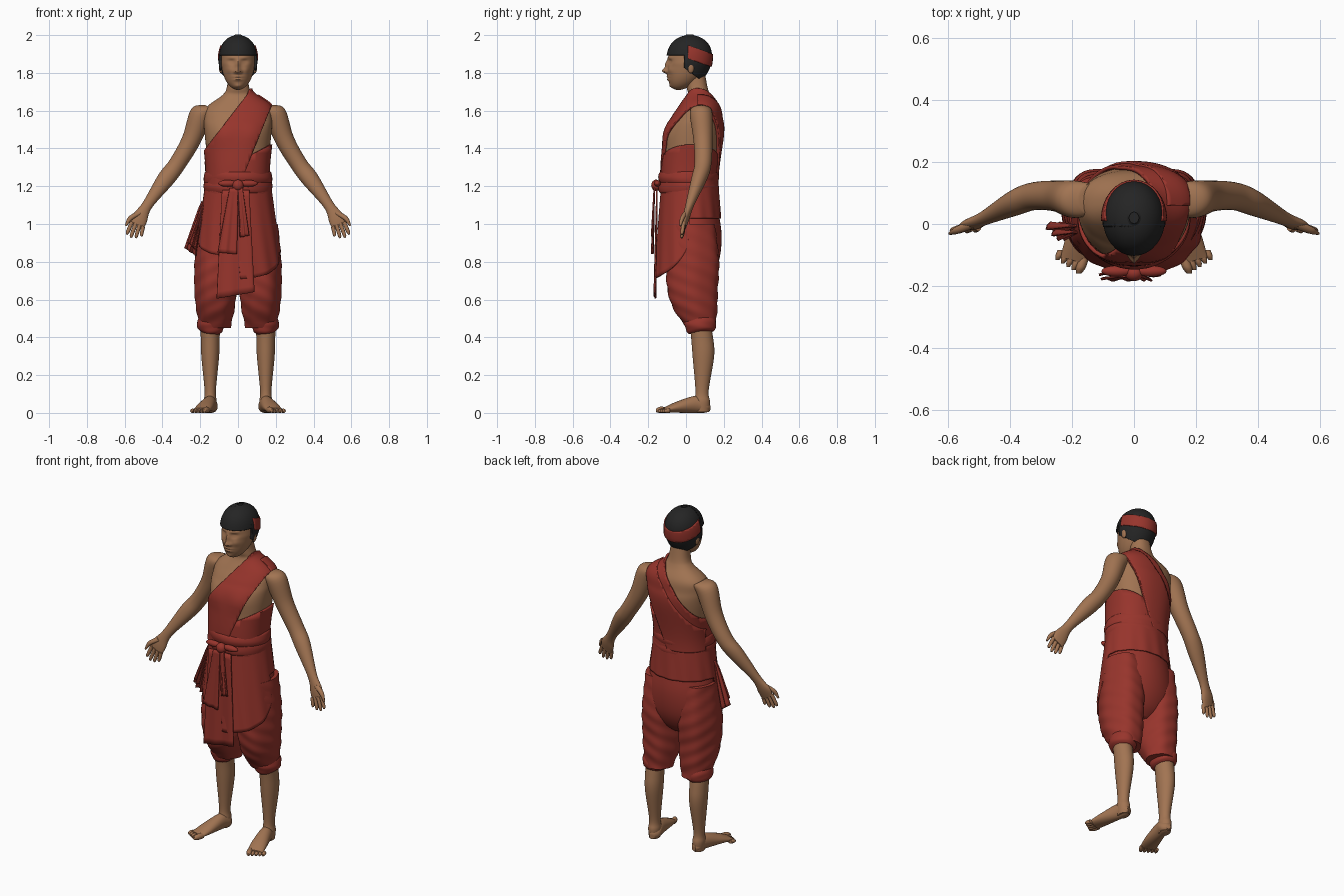
import bpy, bmesh, math
from mathutils import Vector, Matrix

cube = bpy.data.objects.get("Cube")
if cube:
    bpy.data.objects.remove(cube, do_unlink=True)


def material(name, *rgb):
    mat = bpy.data.materials.new(name)
    mat.use_nodes = True
    mat.diffuse_color = (*rgb, 1)
    node = next(n for n in mat.node_tree.nodes if n.type == 'BSDF_PRINCIPLED')
    node.inputs["Base Color"].default_value = (*rgb, 1)
    return mat


SKIN = material("brown skin", .36, .175, .085)
RED = material("red cloth", .31, .035, .025)
HAIR = material("black hair", .018, .018, .018)
X, Y, Z = Vector((1, 0, 0)), Vector((0, 1, 0)), Vector((0, 0, 1))
parts = []


def finish(name, bm, mat, thickness=0):
    mesh = bpy.data.meshes.new(name)
    bm.to_mesh(mesh)
    bm.free()
    mesh.materials.append(mat)
    part = bpy.data.objects.new(name, mesh)
    bpy.context.collection.objects.link(part)
    if thickness:
        solid = part.modifiers.new("thickness", 'SOLIDIFY')
        solid.thickness, solid.offset = thickness, -1
    parts.append(part)


def smooth_path(stations, steps):
    """Catmull-Rom curve through stations of x, y, z and two radii."""
    points = [Vector(s) for s in stations]
    points = [points[0], *points, points[-1]]
    path = []
    for a, b, c, d in zip(points, points[1:], points[2:], points[3:]):
        for i in range(steps):
            t = i / steps
            path.append(b + (c - a) * t / 2 + (a - b * 2.5 + c * 2 - d / 2) * t ** 2
                        + (b * 3 - a - c * 3 + d) * t ** 3 / 2)
    return path + [points[-1]]


def loft(name, stations, mat, u=X, v=Y, segments=32, steps=6, power=2, ripple=None,
         bumps=(), inflate=0, cuts=(), mirror=1):
    bm = bmesh.new()
    rings = []
    for s in smooth_path(stations, steps):
        ring = []
        for k in range(segments):
            angle = math.tau * k / segments
            c, d = [math.copysign(abs(w) ** (2 / power), w) for w in (math.cos(angle), math.sin(angle))]
            r = 1
            if ripple:
                depth, count, pitch = ripple
                r += depth * math.sin(count * angle + pitch * s[2]) * math.sin(pitch * s[2] - angle)
            co = Vector(s[:3]) + (u * c * s[3] + v * d * s[4]) * r
            co.x *= mirror
            ring.append(bm.verts.new(co))
        rings.append(ring)
    for a, b in zip(rings, rings[1:]):
        for k in range(segments):
            bm.faces.new((a[k - 1], a[k], b[k], b[k - 1]))
    bm.faces.new(rings[0])
    bm.faces.new(rings[-1])
    bmesh.ops.recalc_face_normals(bm, faces=bm.faces)
    # soft raised or sunken spots on the front
    for x, z, height, width, tall in bumps:
        for vert in bm.verts:
            if vert.co.y < 0:
                reach = ((vert.co.x - x) / width) ** 2 + ((vert.co.z - z) / tall) ** 2
                vert.co.y -= height * math.exp(-reach)
    bm.normal_update()
    for vert, normal in [(q, q.normal.copy()) for q in bm.verts]:
        vert.co += normal * inflate
    for point, normal in cuts:
        bmesh.ops.bisect_plane(bm, geom=bm.verts[:] + bm.edges[:] + bm.faces[:],
                               plane_co=point, plane_no=normal, clear_outer=True)
    finish(name, bm, mat, .012 if cuts else 0)


def column(x, *rows):
    """Stations of an upright part from rows of z, y, half width, half depth."""
    return [(x, y, z, wide, deep) for z, y, wide, deep in rows]


def trim(axis, start, end):
    """Plane along a line seen flat; all on the left of the line is cut off."""
    (a, low), (b, high) = start, end
    return axis * a + Z * low, axis * (low - high) + Z * (b - a)


def above(z):
    return Z * z, -Z


def grid(name, surface, columns, rows, mat):
    bm = bmesh.new()
    net = [[bm.verts.new(surface(i / columns, j / rows)) for j in range(rows + 1)]
           for i in range(columns + 1)]
    for a, b in zip(net, net[1:]):
        for j in range(rows):
            bm.faces.new((a[j], b[j], b[j + 1], a[j + 1]))
    bmesh.ops.remove_doubles(bm, verts=bm.verts, dist=.0001)
    bmesh.ops.recalc_face_normals(bm, faces=bm.faces)
    finish(name, bm, mat, .008)


def sheet(name, depth, top, bottom, wave=.004):
    """Hanging cloth between two edges, each given as left and right x, z."""
    a, b, c, d = [Vector((x, depth, z)) for x, z in (*top, *bottom)]

    def surface(s, t):
        fold = wave * math.sin(math.tau * 2 * s) - .01
        return a.lerp(b, s).lerp(c.lerp(d, s), t) + Y * fold * t
    grid(name, surface, 16, 16, RED)


def ball(name, place, size, mat):
    bm = bmesh.new()
    matrix = Matrix.Translation(place) @ Matrix.Diagonal((*size, 1))
    bmesh.ops.create_uvsphere(bm, u_segments=20, v_segments=12, radius=1, matrix=matrix)
    finish(name, bm, mat)


# torso and neck
torso = column(0, (1, .03, .18, .13), (1.25, .015, .157, .138), (1.48, .04, .177, .142),
               (1.56, .055, .18, .12), (1.62, .07, .165, .095), (1.68, .07, .085, .06),
               (1.72, .06, .06, .055), (1.8, .05, .05, .05))
body = dict(segments=72, power=2.3, bumps=[(s * .08, 1.47, .012, .06, .045) for s in (1, -1)])
loft("torso", torso, SKIN, **body)

# shoulder strap and chest wrap, cut from shells around the torso
under_arm = trim(X, (.18, 1.63), (.05, 1.31))
loft("shoulder_strap", torso, RED, inflate=.014, **body,
     cuts=[trim(X, (-.18, 1.39), (.06, 1.7)), under_arm, above(1.2)])
loft("strap_back_fold", torso, RED, inflate=.02, **body,
     cuts=[trim(X, (-.12, 1.4), (.12, 1.7)), under_arm, above(1.2), (Y * .06, -Y)])
loft("chest_wrap", torso, RED, inflate=.011, **body,
     cuts=[trim(X, (-.17, 1.25), (.18, 1.42)), above(1.12)])

# head, an egg that narrows and slides forward to the chin
head = []
for i in range(25):
    h = (1 - math.cos(math.pi * i / 24)) / 2
    size = max(.02, 1 - abs(2 * h - 1) ** 3) ** .5 * (.75 + .25 * min(1, 2 * h))
    head.append((0, .02 - .06 * (1 - h) ** 3, 1.71 + .278 * h, .09 * size, .11 * size))
# nose, bridge, lips, chin, then paired sockets, lids, brows, cheeks and nostrils
face = [(0, 1.81, .026, .014, .014), (0, 1.84, .014, .01, .03), (0, 1.78, .007, .026, .005),
        (0, 1.764, .008, .022, .006), (0, 1.73, .006, .02, .01)]
for s in (1, -1):
    face += [(s * .034, 1.858, -.012, .017, .012), (s * .034, 1.857, .006, .012, .005),
             (s * .034, 1.88, .006, .024, .008), (s * .045, 1.815, .007, .018, .018),
             (s * .016, 1.806, .01, .008, .008)]
    ball("ear", (s * .09, .025, 1.83), (.011, .018, .032), SKIN)
loft("head", head, SKIN, segments=80, steps=3, bumps=face)

# hair and headband, cut from shells around the head
loft("hair_top", head, HAIR, steps=2, inflate=.012, cuts=[above(1.893)])
loft("hair_back", head, HAIR, steps=2, inflate=.012,
     cuts=[trim(Y, (.1, 1.745), (0, 1.82)), (Y * -.01, -Y)])
loft("headband", head, RED, steps=2, inflate=.017,
     cuts=[trim(Y, (0, 1.95), (.14, 1.9)), trim(Y, (.14, 1.83), (0, 1.88)), (Y * .01, -Y)])

arm = [(.14, .08, 1.61, .04, .05), (.195, .08, 1.58, .06, .06), (.25, .09, 1.44, .05, .05),
       (.32, .09, 1.32, .045, .045), (.38, .07, 1.24, .046, .042), (.48, .02, 1.1, .028, .023),
       (.52, 0, 1.03, .042, .018), (.535, -.01, .985, .037, .01)]
shin = column(.147, (.5, .07, .055, .055), (.4, .085, .05, .058), (.3, .092, .047, .057),
              (.12, .085, .03, .035), (.06, .085, .034, .042), (.006, .085, .028, .038))
foot = [(.138, .125, .028, .016, .018), (.14, .1, .034, .034, .033), (.15, .05, .045, .036, .045),
        (.175, -.05, .03, .045, .029), (.195, -.118, .015, .044, .012)]
trouser_leg = column(.12, (1, .035, .09, .12), (.8, .035, .108, .142), (.65, .035, .109, .135),
                     (.55, .05, .1, .118), (.48, .07, .085, .09), (.45, .08, .08, .08))
cuff = column(.146, (.5, .07, .06, .08), (.47, .075, .07, .082), (.44, .08, .066, .077),
              (.425, .08, .05, .066))

for mirror, side in ((1, "left_"), (-1, "right_")):
    across = Vector((.87, 0, .5))
    loft(side + "arm", arm, SKIN, u=across, mirror=mirror)
    # fingers, from little finger to forefinger, then thumb
    for i, length in enumerate((.058, .076, .082, .072)):
        base = Vector((.531, -.012, 1)) + Vector((.93, 0, .37)) * (i - 1.5) * .021
        way = Vector((.2 + .07 * i, -.14, -.93)) * length
        finger = [(*(base + way * t), r, r) for t, r in ((0, .011), (.8, .0095), (1, .004))]
        loft(side + "finger", finger, SKIN, u=across, segments=12, mirror=mirror)
    thumb = [(.52, 0, 1.06, .016, .015), (.57, -.02, 1.03, .013, .012), (.594, -.03, .99, .005, .005)]
    loft(side + "thumb", thumb, SKIN, u=across, segments=12, mirror=mirror)
    loft(side + "shin", shin, SKIN, mirror=mirror)
    loft(side + "foot", foot, SKIN, u=Vector((.96, .28, 0)), v=Z, mirror=mirror)
    # toes, from big toe outward
    for i in range(5):
        r = .011 if i else .016
        x, y, reach = .162 + .0185 * i, .007 * i - .112, .048 - .004 * i
        toe = [(x, y, r, r, r), (x + reach / 5, y - reach * .6, r, r, r),
               (x + reach / 3, y - reach, r * .8, r / 2, r / 2)]
        loft(side + "toe", toe, SKIN, v=Z, segments=12, mirror=mirror)
    loft(side + "trouser_leg", trouser_leg, RED, segments=48, steps=10, ripple=(.035, 5, 38), mirror=mirror)
    loft(side + "cuff", cuff, RED, u=Vector((1, 0, .12)), v=Vector((0, 1, .1)),
         ripple=(.03, 4, 60), mirror=mirror)

# trouser seat
seat = column(0, (1.25, .02, .162, .138), (1.1, .02, .175, .147), (.95, .033, .2, .155),
              (.82, .035, .208, .143), (.73, .03, .16, .11), (.68, .03, .07, .06))
loft("trouser_seat", seat, RED, segments=48)


def overskirt(s, t):
    """Hip wrap whose hem drops in front, lower on the left."""
    angle = math.tau * (s - .5)
    drop = .32 if angle > 0 else .2
    z = 1.25 - t * (.22 + drop * max(0, math.cos(angle)) ** .3)
    fall = (1.25 - z) * 2
    r = 1 + .012 * t * math.sin(14 * angle + 6 * z)
    return Vector(((.17 + .066 * fall) * math.sin(angle) * r,
                   .02 - (.148 + .04 * fall) * math.cos(angle) * r, z))


grid("overskirt", overskirt, 120, 24, RED)

# waist sash in two rolls, with knot, loops and hanging ends
for z in (1.245, 1.195):
    roll = column(0, *((z + .035 * math.sin(a), .014, .165 + .016 * math.cos(a), .143 + .016 * math.cos(a))
                       for a in (1.5, .8, 0, -.8, -1.5)))
    loft("waist_sash", roll, RED, segments=48, ripple=(.015, 3, 40))
ball("sash_knot", (0, -.158, 1.205), (.03, .026, .03), RED)
for s in (1, -1):
    ball("sash_loop", (s * .055, -.152, 1.215), (.05, .018, .018), RED)
sheet("front_panel", -.158, ((-.085, 1.18), (.06, 1.18)), ((-.112, .605), (.088, .64)))
sheet("long_tie", -.172, ((-.045, 1.19), (0, 1.19)), ((-.105, .85), (-.005, .84)))
sheet("short_tie", -.172, ((0, 1.19), (.025, 1.19)), ((.015, .93), (.06, .94)))
sheet("hip_tail_outer", -.01, ((-.19, 1.12), (-.18, 1.11)), ((-.278, .87), (-.22, .83)), .02)
sheet("hip_tail_inner", -.03, ((-.185, 1.1), (-.18, 1.1)), ((-.26, .9), (-.22, .86)), .015)

# smooth shading with sharp cloth edges
bpy.ops.object.select_all(action='DESELECT')
for part in parts:
    part.select_set(True)
bpy.context.view_layer.objects.active = parts[0]
bpy.ops.object.shade_smooth_by_angle(angle=math.radians(50))
